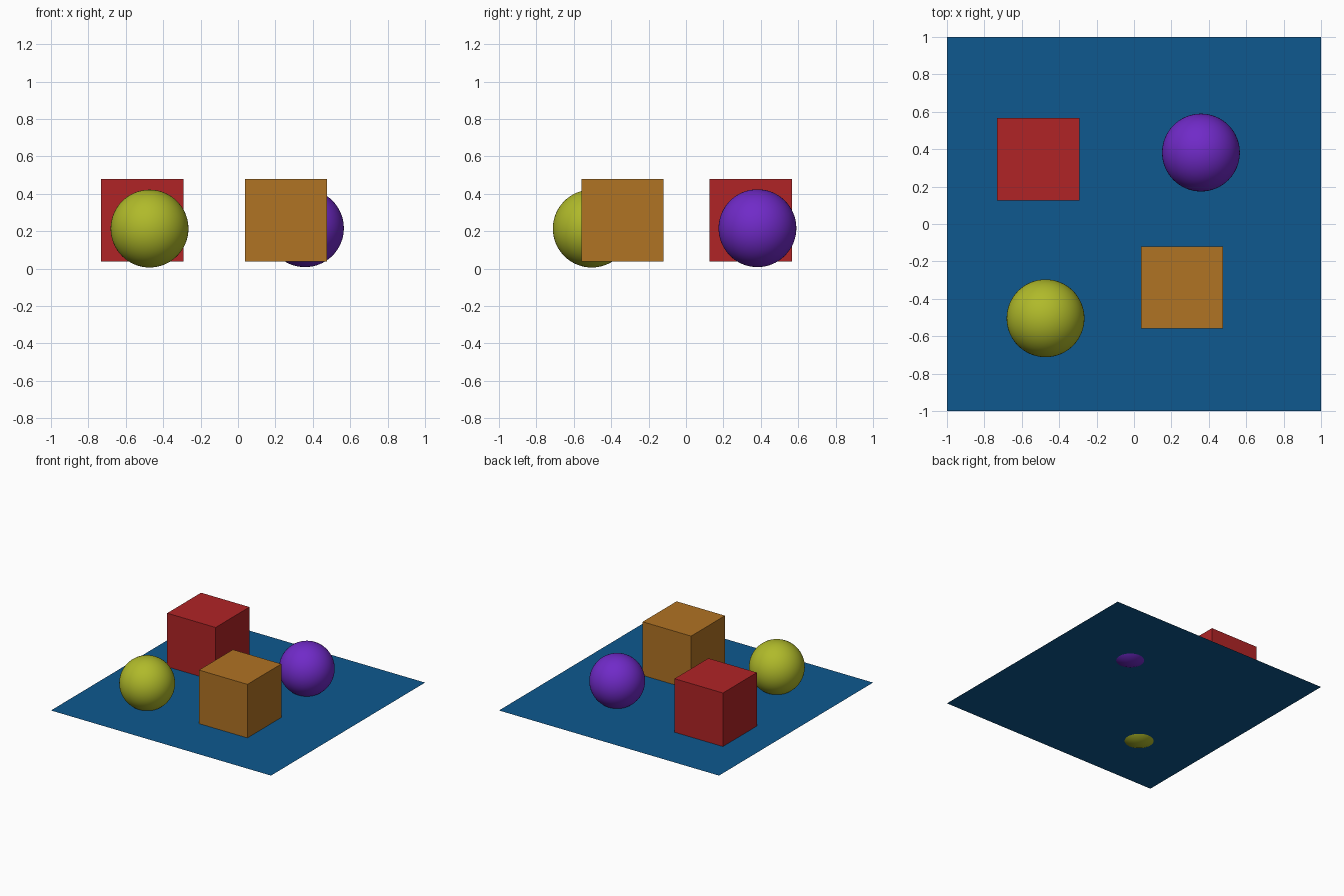
import bpy

if "Cube" in bpy.data.objects:
    bpy.data.objects.remove(bpy.data.objects["Cube"])


def linear(c):
    c /= 255
    return c / 12.92 if c <= 0.04045 else ((c + 0.055) / 1.055) ** 2.4


def material(name, r, g, b):
    m = bpy.data.materials.new(name)
    m.diffuse_color = (linear(r), linear(g), linear(b), 1)
    m.use_nodes = True
    m.node_tree.nodes["Principled BSDF"].inputs["Base Color"].default_value = m.diffuse_color
    return m


def finish(name, mat):
    ob = bpy.context.object
    ob.name = name
    ob.data.materials.append(mat)
    return ob


def cube(name, x, y, mat):
    bpy.ops.mesh.primitive_cube_add(size=0.44, location=(x, y, 0.258))
    finish(name, mat)


def ball(name, x, y, z, mat):
    bpy.ops.mesh.primitive_uv_sphere_add(
        segments=64, ring_count=32, radius=0.208, location=(x, y, z))
    finish(name, mat)
    bpy.ops.object.shade_smooth()


# thin square floor sheet, which the balls poke through slightly
bpy.ops.mesh.primitive_plane_add(size=2, location=(0, 0, 0.037))
finish("floor_sheet", material("blue", 14, 88, 143))

# two cubes resting on the sheet
cube("red_cube", -0.512, 0.346, material("red", 176, 36, 38))
cube("orange_cube", 0.257, -0.339, material("orange", 176, 115, 36))

# two smooth balls
ball("yellow_ball", -0.473, -0.504, 0.214, material("yellow_green", 176, 186, 42))
ball("purple_ball", 0.358, 0.382, 0.216, material("purple", 112, 42, 200))
